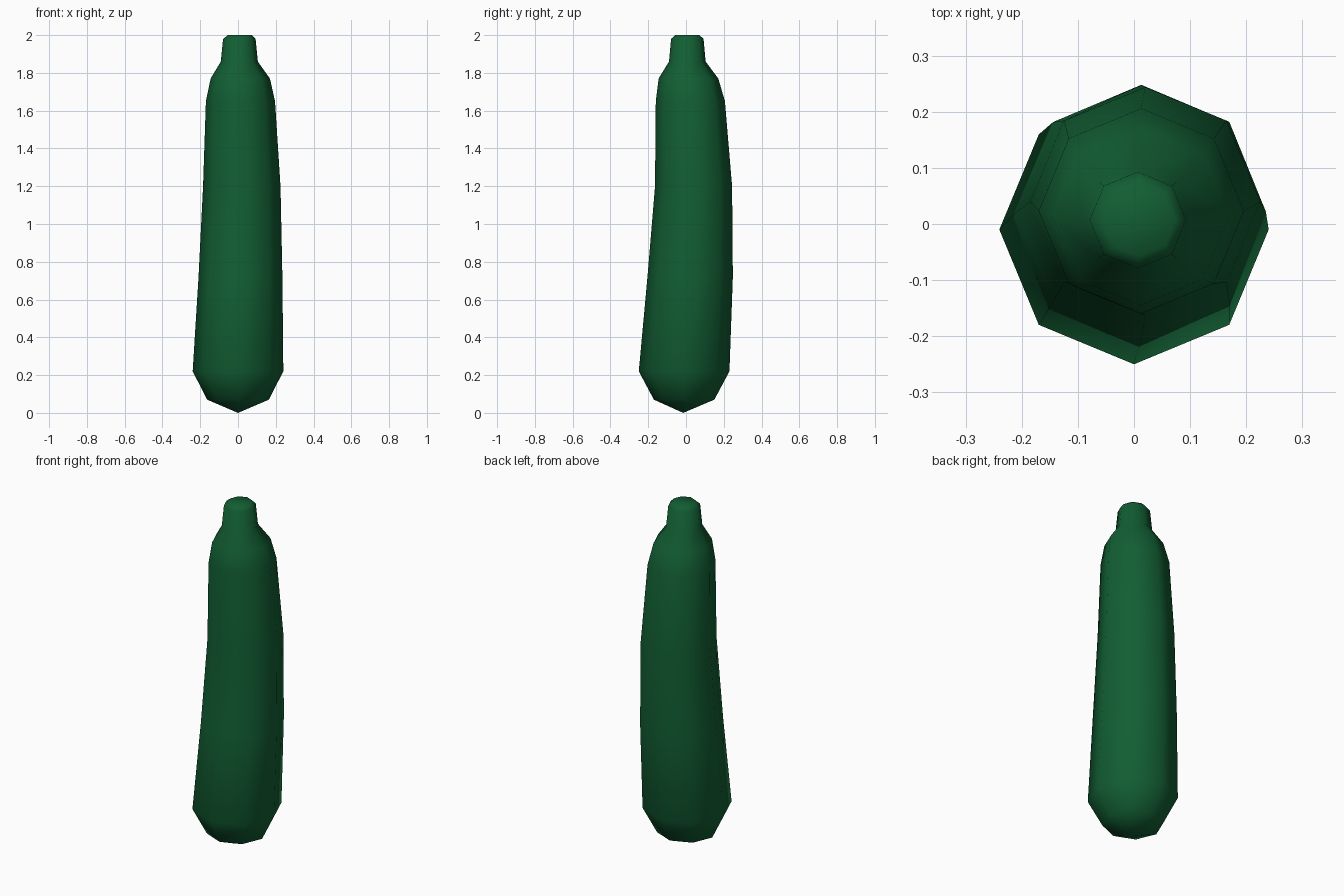
import bpy, bmesh, math

if "Cube" in bpy.data.objects:
    bpy.data.objects.remove(bpy.data.objects["Cube"])

# Dark green skin
skin = bpy.data.materials.new("dark green")
skin.diffuse_color = (0.006, 0.112, 0.033, 1)
skin.use_nodes = True
skin.node_tree.nodes["Principled BSDF"].inputs["Base Color"].default_value = skin.diffuse_color

# Eight-sided cross-sections, bottom to top: z, centre x, centre y, radius x, radius y
RINGS = [
    (0.07, 0.00, -0.01, 0.163, 0.16),
    (0.22, 0.00, -0.01, 0.24, 0.24),
    (0.72, 0.013, 0.022, 0.222, 0.226),
    (1.20, 0.020, 0.040, 0.205, 0.204),
    (1.65, 0.013, 0.023, 0.183, 0.183),
    (1.77, 0.012, 0.013, 0.157, 0.158),
    (1.86, 0.007, 0.007, 0.098, 0.097),
    (1.98, 0.007, 0.007, 0.086, 0.086),
    (2.00, 0.010, 0.007, 0.064, 0.064),
]
SIDES = 8

bm = bmesh.new()
loops = []
for z, cx, cy, rx, ry in RINGS:
    angles = [2 * math.pi * i / SIDES for i in range(SIDES)]
    loops.append([bm.verts.new((cx + rx * math.cos(a), cy + ry * math.sin(a), z)) for a in angles])

# Body and stem walls
for low, high in zip(loops, loops[1:]):
    for i in range(SIDES):
        j = (i + 1) % SIDES
        bm.faces.new((low[i], low[j], high[j], high[i]))

# Pointed blossom end and flat stem end
tip = bm.verts.new((0, -0.015, 0))
for i in range(SIDES):
    bm.faces.new((tip, loops[0][(i + 1) % SIDES], loops[0][i]))
bm.faces.new(loops[-1])

for f in bm.faces:
    f.smooth = True
mesh = bpy.data.meshes.new("courgette")
bm.to_mesh(mesh)
bm.free()
mesh.materials.append(skin)
bpy.context.collection.objects.link(bpy.data.objects.new("courgette", mesh))
